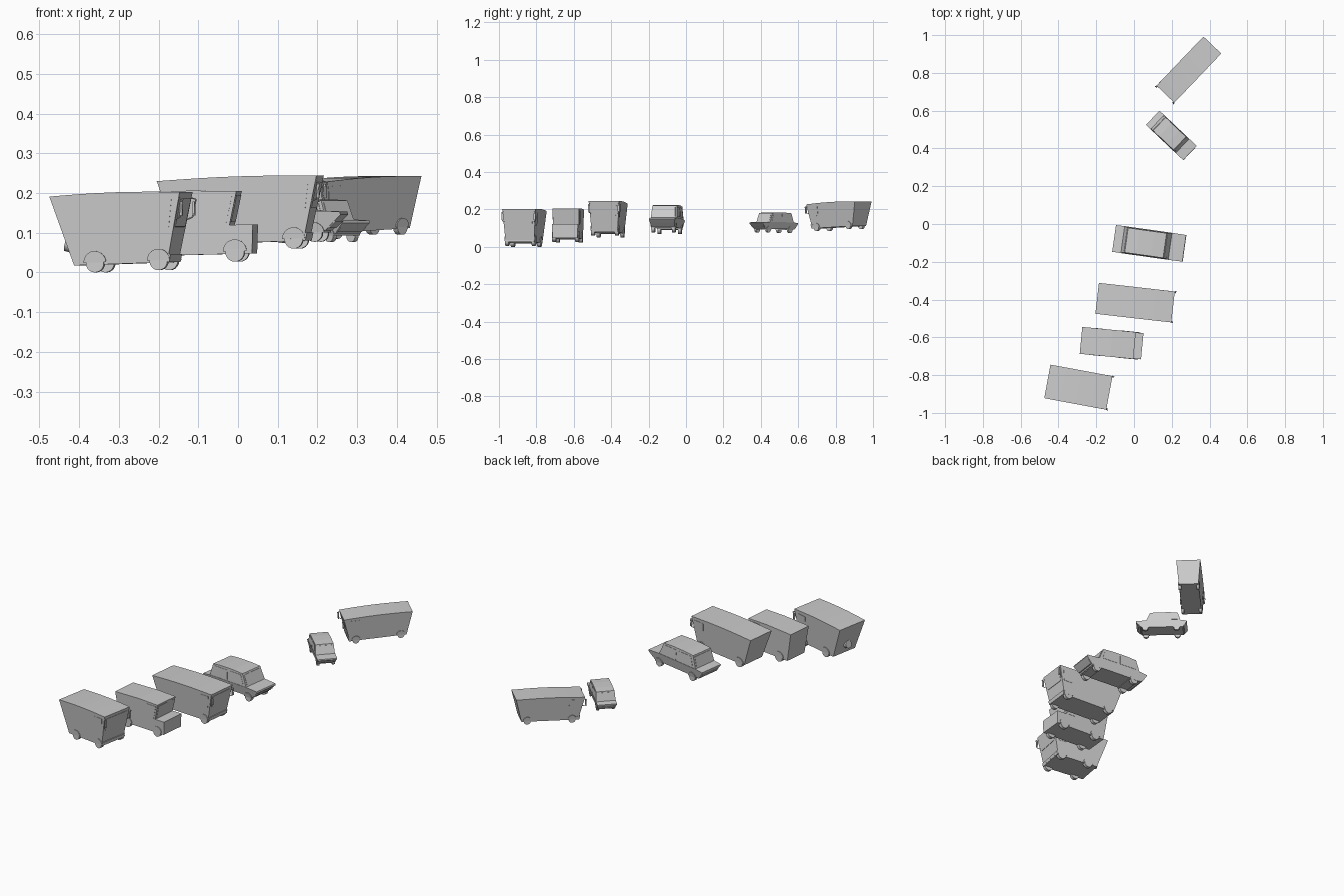
import bpy, bmesh
from math import radians, cos, sin, pi
from mathutils import Matrix, Vector

if "Cube" in bpy.data.objects:
    bpy.data.objects.remove(bpy.data.objects["Cube"])

M = Matrix()  # placement of the vehicle currently being built (local +x = forward)


def finish(name, bm):
    bmesh.ops.recalc_face_normals(bm, faces=bm.faces)
    me = bpy.data.meshes.new(name)
    bm.to_mesh(me)
    bm.free()
    ob = bpy.data.objects.new(name, me)
    bpy.context.collection.objects.link(ob)
    ob.matrix_world = M
    return ob


def prism(name, profile, hw):
    """Side profile (x, z) stretched across the vehicle; hw(z) is the half width."""
    bm = bmesh.new()
    left = [bm.verts.new((x, hw(z), z)) for x, z in profile]
    right = [bm.verts.new((x, -hw(z), z)) for x, z in profile]
    n = len(profile)
    bm.faces.new(left)
    bm.faces.new(right[::-1])
    for i in range(n):
        j = (i + 1) % n
        bm.faces.new((left[i], right[i], right[j], left[j]))
    return finish(name, bm)


def disc(name, centre, r, width, rot):
    bm = bmesh.new()
    bmesh.ops.create_cone(bm, cap_ends=True, segments=20, radius1=r, radius2=r, depth=width,
                          matrix=Matrix.Translation(centre) @ rot)
    for f in bm.faces:
        f.smooth = len(f.verts) == 4
    for e in bm.edges:
        e.smooth = not any(len(f.verts) > 4 for f in e.link_faces)
    return finish(name, bm)


def wheels(xs, r, hw):
    rot = Matrix.Rotation(pi / 2, 4, 'X')
    for end, x in zip(("rear", "front"), xs):
        for side, s in (("left", 1), ("right", -1)):
            disc(f"{end}_{side}_wheel", (x, s * (hw(r) - 0.25 * r), r), r, r * 0.85, rot)
        # fender arch over both wheels of the axle
        R = r * 1.25
        arc = [(x + R * cos(pi * i / 10), r + 0.1 * r + R * sin(pi * i / 10)) for i in range(11)]
        prism(f"{end}_fenders", arc, lambda z: hw(z) + 0.004)


def glass(name, lo, hi, hw, push):
    """Thin end pane between two (x, z) points, pushed out along x."""
    (x0, z0), (x1, z1) = lo, hi
    prism(name, [(x0, z0), (x0 + push, z0), (x1 + push, z1), (x1, z1)], hw)


def place(x, y, z, heading, pitch, scale=1.0):
    global M
    M = (Matrix.Translation((x, y, z)) @ Matrix.Rotation(radians(heading), 4, 'Z')
         @ Matrix.Rotation(radians(-pitch), 4, 'Y') @ Matrix.Scale(scale, 4))


def linear(z0, w0, z1, w1):
    return lambda z: w0 + (w1 - w0) * (z - z0) / (z1 - z0)


def bus(L, W, H, r, axles, front_in, rear_in):
    zb, zt, h = 0.85 * r, H - 0.005, L / 2
    hw = linear(zb, W / 2 - 0.013, H, W / 2)
    fx = lambda z: h - front_in * (zt - z) / (zt - zb)
    rx = lambda z: -h + rear_in * (zt - z) / (zt - zb)
    # flared body with slightly arched roof
    roof = [(h - L * i / 8, zt + 0.005 * sin(pi * i / 8)) for i in range(9)]
    prism("bus_body", [(rx(zb), zb), (fx(zb), zb)] + roof, hw)
    # cab side windows, windscreen, bumper
    lo, hi = 0.54 * H, 0.89 * H
    prism("cab_side_windows", [(h - 0.08, lo), (fx(lo) - 0.012, lo), (fx(hi) - 0.018, hi), (h - 0.08, hi)],
          lambda z: hw(z) + 0.0015)
    glass("windscreen", (fx(lo), lo), (fx(hi), hi), lambda z: hw(z) - 0.014, 0.002)
    prism("front_bumper", [(fx(zb) - 0.01, zb), (fx(zb) + 0.005, zb),
                           (fx(zb + .02) + 0.005, zb + 0.02), (fx(zb + .02) - 0.01, zb + 0.02)],
          lambda z: hw(z) + 0.001)
    # looped mirrors on the front corners
    for side, s in (("left", 1), ("right", -1)):
        top, bot = 0.9 * H, 0.63 * H
        pts = [(0, -0.004, top), (0.012, 0.003, top - 0.004), (0.012, 0.004, bot + 0.006), (0, -0.004, bot)]
        cu = bpy.data.curves.new(f"{side}_mirror", 'CURVE')
        cu.dimensions = '3D'
        cu.bevel_depth = 0.002
        cu.bevel_resolution = 1
        cu.use_fill_caps = True
        sp = cu.splines.new('POLY')
        sp.points.add(3)
        for p, (dx, dy, z) in zip(sp.points, pts):
            p.co = (fx(z) + dx, s * (hw(z) + dy), z, 1)
        ob = bpy.data.objects.new(f"{side}_mirror_arm", cu)
        bpy.context.collection.objects.link(ob)
        ob.matrix_world = M
        zc = (top + bot) / 2
        bm = bmesh.new()
        bmesh.ops.create_cube(bm, size=1, matrix=Matrix.Translation((fx(zc) + 0.012, s * hw(zc), zc))
                              @ Matrix.Diagonal((0.005, 0.011, 0.035, 1)))
        finish(f"{side}_mirror", bm)
    wheels(axles, r, hw)
    return rx


def van():
    hw = lambda z: 0.0715 - 0.004 * (0.18 - z) / 0.16
    # box body with short bonnet and forward-leaning screen
    prism("van_body", [(-0.14, 0.02), (0.158, 0.02), (0.162, 0.093), (0.103, 0.093), (0.123, 0.178),
                       (0.0, 0.182), (-0.162, 0.178)], hw)
    prism("van_side_windows", [(0.045, 0.095), (0.094, 0.095), (0.112, 0.168), (0.045, 0.168)],
          lambda z: hw(z) + 0.0015)
    glass("windscreen", (0.1045, 0.1), (0.1205, 0.168), lambda z: hw(z) - 0.01, 0.002)
    wheels((-0.085, 0.115), 0.024, hw)


def car():
    hw = linear(0.028, 0.062, 0.078, 0.072)
    cab = linear(0.078, 0.0705, 0.15, 0.066)
    # flared lower body and cabin
    prism("car_body", [(-0.16, 0.028), (0.147, 0.028), (0.188, 0.066), (0.186, 0.074), (0.11, 0.079),
                       (-0.143, 0.079), (-0.189, 0.074), (-0.188, 0.066)], hw)
    prism("car_cabin", [(-0.143, 0.077), (0.112, 0.077), (0.085, 0.146), (0.02, 0.15), (-0.06, 0.15),
                        (-0.12, 0.146)], cab)
    # two windows per side, front and rear screens
    out = lambda z: cab(z) + 0.0015
    prism("front_side_windows", [(-0.005, 0.086), (0.092, 0.086), (0.073, 0.138), (-0.005, 0.138)], out)
    prism("rear_side_windows", [(-0.122, 0.086), (-0.02, 0.086), (-0.02, 0.138), (-0.106, 0.138)], out)
    inner = lambda z: cab(z) - 0.009
    glass("windscreen", (0.1085, 0.086), (0.088, 0.138), inner, 0.002)
    glass("rear_screen", (-0.140, 0.086), (-0.1227, 0.138), inner, -0.002)
    # bumpers following the flared ends
    glass("front_bumper", (0.152, 0.034), (0.17, 0.05), lambda z: hw(z) - 0.002, 0.006)
    glass("rear_bumper", (-0.163, 0.034), (-0.174, 0.05), lambda z: hw(z) - 0.002, -0.006)
    wheels((-0.115, 0.118), 0.021, hw)


# far coach
place(0.295, 0.822, 0.09, -133.7, -2.5)
bus(0.36, 0.131, 0.15, 0.018, (-0.115, 0.12), 0.028, 0.035)
# small car
place(0.199, 0.468, 0.075, -43.5, 1, 0.723)
car()
# large car
place(0.084, -0.103, 0.073, -8, 2)
car()
# middle coach
place(0.012, -0.417, 0.055, -6.5, 2)
bus(0.405, 0.165, 0.187, 0.023, (-0.12, 0.138), 0.04, 0.05)
# van
place(-0.115, -0.632, 0.024, -5.5, 1.5)
van()
# near bus with spare wheel on its tail
place(-0.288, -0.865, 0.002, -10.5, 2)
rear = bus(0.334, 0.181, 0.2, 0.023, (-0.058, 0.105), 0.04, 0.055)
disc("spare_wheel", (rear(0.075) - 0.006, 0, 0.075), 0.021, 0.018, Matrix.Rotation(pi / 2 + 0.3, 4, 'Y'))
